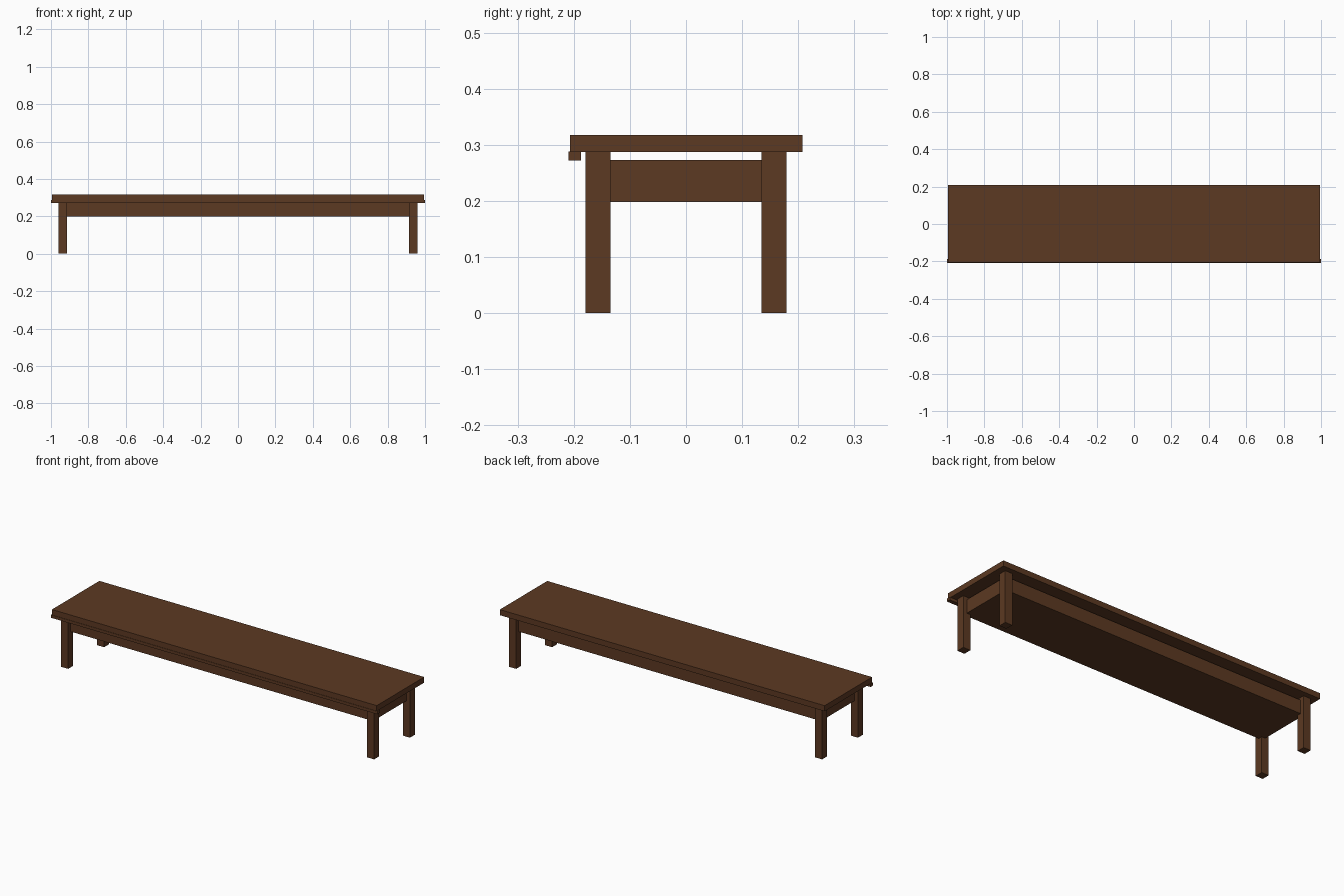
import bpy

default = bpy.data.objects.get("Cube")
if default:
    bpy.data.objects.remove(default, do_unlink=True)

# One dark wood for every part
wood = bpy.data.materials.new("dark_brown_wood")
wood.use_nodes = True
colour = (0.107, 0.041, 0.016, 1.0)
wood.diffuse_color = colour
bsdf = next(n for n in wood.node_tree.nodes if n.type == 'BSDF_PRINCIPLED')
bsdf.inputs["Base Color"].default_value = colour


def box(name, low, high):
    """Axis-aligned board between two opposite corners."""
    centre = [(a + b) / 2 for a, b in zip(low, high)]
    size = [b - a for a, b in zip(low, high)]
    bpy.ops.mesh.primitive_cube_add(size=1, location=centre)
    board = bpy.context.object
    board.name = name
    board.data.name = name
    for vert in board.data.vertices:
        vert.co = [c * s for c, s in zip(vert.co, size)]
    board.data.materials.append(wood)
    return board


# Long flat top
TOP_BOTTOM = 0.287
box("table_top", (-0.995, -0.207, TOP_BOTTOM), (0.995, 0.208, 0.318))

# Thin lip under the front edge
box("front_lip", (-1.0, -0.209, 0.272), (1.0, -0.187, 0.288))

# Solid apron let into the legs, just short of the top
box("apron", (-0.937, -0.157, 0.198), (0.937, 0.157, 0.273))

# Four square legs
LEG = 0.044
for side, sx in (("left", 1), ("right", -1)):
    for end, sy in (("front", -1), ("back", 1)):
        x, y = sx * 0.937, sy * 0.157
        box(f"{end}_{side}_leg",
            (x - LEG / 2, y - LEG / 2, 0),
            (x + LEG / 2, y + LEG / 2, TOP_BOTTOM))
